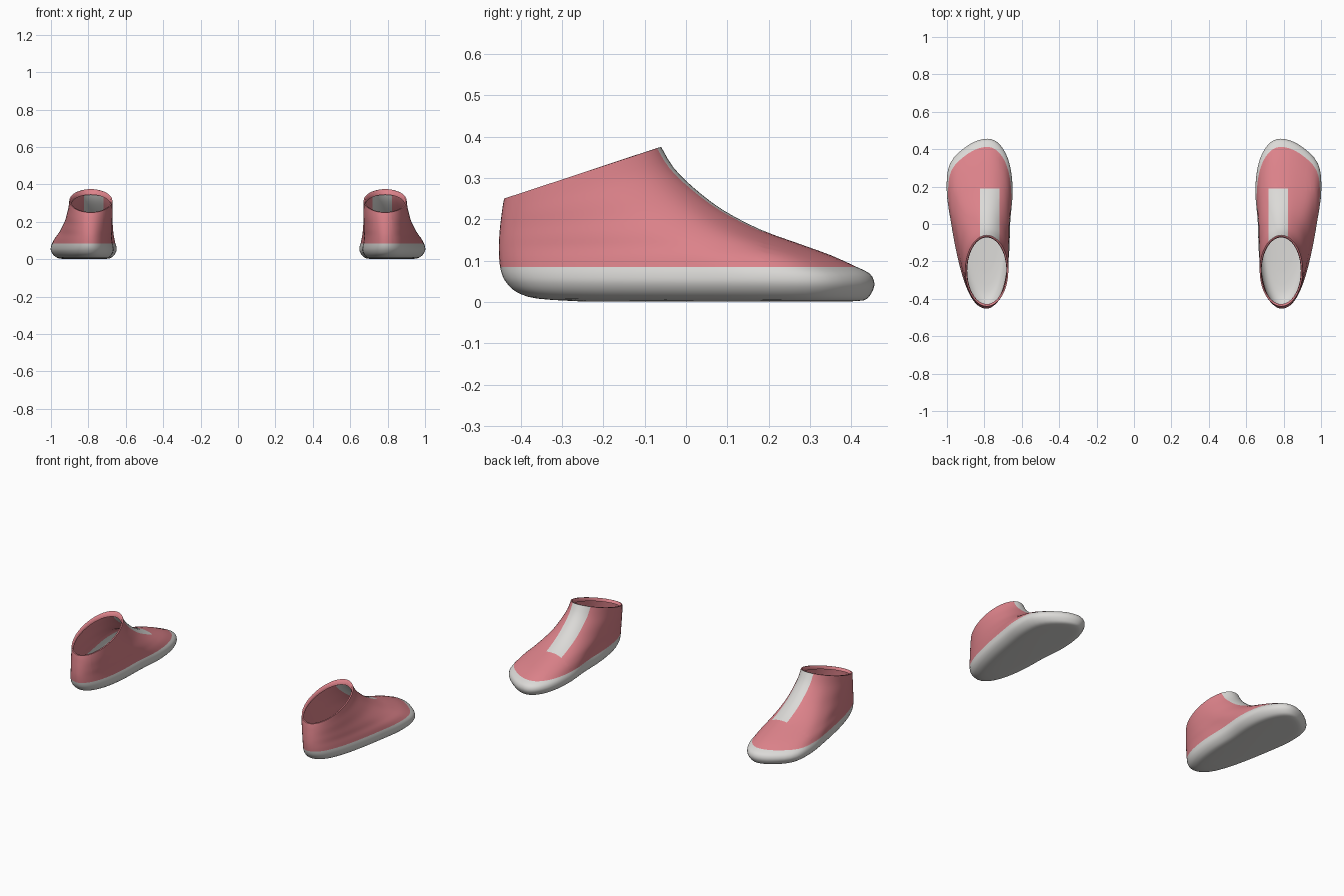
import bpy, bmesh, math
from mathutils import Vector

if "Cube" in bpy.data.objects:
    bpy.data.objects.remove(bpy.data.objects["Cube"])

N = 64  # points around each ring


def material(name, rgb):
    m = bpy.data.materials.new(name)
    m.diffuse_color = (*rgb, 1)
    m.use_nodes = True
    m.node_tree.nodes["Principled BSDF"].inputs["Base Color"].default_value = m.diffuse_color
    return m


pink = material("pink_fabric", (0.72, 0.225, 0.255))
pale = material("pale_rubber", (0.71, 0.70, 0.68))


def spline(pts, s, closed=False):
    """Catmull-Rom value of a list of tuples at position s."""
    n, i = len(pts), int(math.floor(s))
    f = s - i
    if not closed and i >= n - 1:
        return pts[-1]
    idx = lambda k: k % n if closed else max(0, min(n - 1, k))
    a, b, c, d = (pts[idx(i + k)] for k in (-1, 0, 1, 2))
    return tuple(0.5 * (2 * q + (r - p) * f + (2 * p - 5 * q + 4 * r - t) * f * f
                        + (3 * q - p - 3 * r + t) * f ** 3)
                 for p, q, r, t in zip(a, b, c, d))


# Sole outline: x at 16 even angles, from toe round the outer side to heel and back
SOLE_X = [(x,) for x in (.785, .885, .982, 1.0, .977, .945, .905, .855, .79,
                         .735, .692, .669, .663, .65, .667, .715)]

# Rings: heel y, heel z, toe y, toe z, width scale, blend towards the collar oval
SOLE = [(-.25, .001, .38, .001, .55, 0), (-.36, .008, .43, .004, .78, 0),
        (-.41, .024, .448, .020, .92, 0), (-.434, .046, .456, .044, 1, 0),
        (-.445, .066, .445, .068, 1, 0), (-.45, .085, .412, .085, .965, 0)]
UPPER = [(-.45, .085, .412, .085, .965, 0), (-.452, .105, .35, .113, .95, .1),
         (-.453, .13, .27, .142, .95, .3), (-.452, .155, .18, .175, .97, .5),
         (-.45, .18, .09, .222, .98, .7), (-.447, .205, .02, .275, 1, .85),
         (-.444, .228, -.03, .325, 1, .95), (-.44, .25, -.06, .375, 1, 1)]
RIM = [UPPER[-1], (-.433, .252, -.068, .373, .93, 1), (-.428, .235, -.072, .345, .91, 1)]


def ring_points(r):
    yb, zb, yf, zf, scale, blend = r
    out = []
    for i in range(N):
        a = 2 * math.pi * i / N
        u = (1 + math.cos(a)) / 2
        mid = .787 + .035 * u * (1 - blend)
        x = spline(SOLE_X, i * 16 / N, True)[0] * (1 - blend) + (.787 + .115 * math.sin(a)) * blend
        out.append(Vector((mid + (x - mid) * scale, yb + (yf - yb) * u, zb + (zf - zb) * u)))
    return out


def loft(rings, steps, cap=False):
    bm = bmesh.new()
    rows = []
    for k in range((len(rings) - 1) * steps + 1):
        rows.append([bm.verts.new(p) for p in ring_points(spline(rings, k / steps))])
    for a, b in zip(rows, rows[1:]):
        for i in range(N):
            j = (i + 1) % N
            bm.faces.new((a[j], a[i], b[i], b[j]))
    if cap:
        bm.faces.new(rows[0])
    return bm


def cut(bm, co, no):
    bmesh.ops.bisect_plane(bm, geom=bm.verts[:] + bm.edges[:] + bm.faces[:],
                           plane_co=co, plane_no=no)


def finish(bm, name, mats):
    """Make the part for one shoe and its mirrored twin."""
    for f in bm.faces:
        f.smooth = True
    for side, sx in (("right", 1), ("left", -1)):
        c = bm.copy()
        if sx < 0:
            bmesh.ops.scale(c, vec=(-1, 1, 1), verts=c.verts)
            bmesh.ops.reverse_faces(c, faces=c.faces)
        me = bpy.data.meshes.new(side + "_" + name)
        c.to_mesh(me)
        c.free()
        for m in mats:
            me.materials.append(m)
        bpy.context.collection.objects.link(bpy.data.objects.new(side + "_" + name, me))
    bm.free()


# Rounded sole
finish(loft(SOLE, 3, cap=True), "sole", [pale])

# Upper with a pale tongue stripe cut into the instep
upper = loft(UPPER, 3)
cut(upper, (.72, 0, 0), (1, 0, 0))
cut(upper, (.823, 0, 0), (1, 0, 0))
cut(upper, (0, .19, 0), (0, 1, 0))
for f in upper.faces:
    c = f.calc_center_median()
    f.material_index = int(.72 < c.x < .823 and -.12 < c.y < .19)
finish(upper, "upper", [pink, pale])

# Turned-in collar rim
finish(loft(RIM, 1), "collar_rim", [pink])
